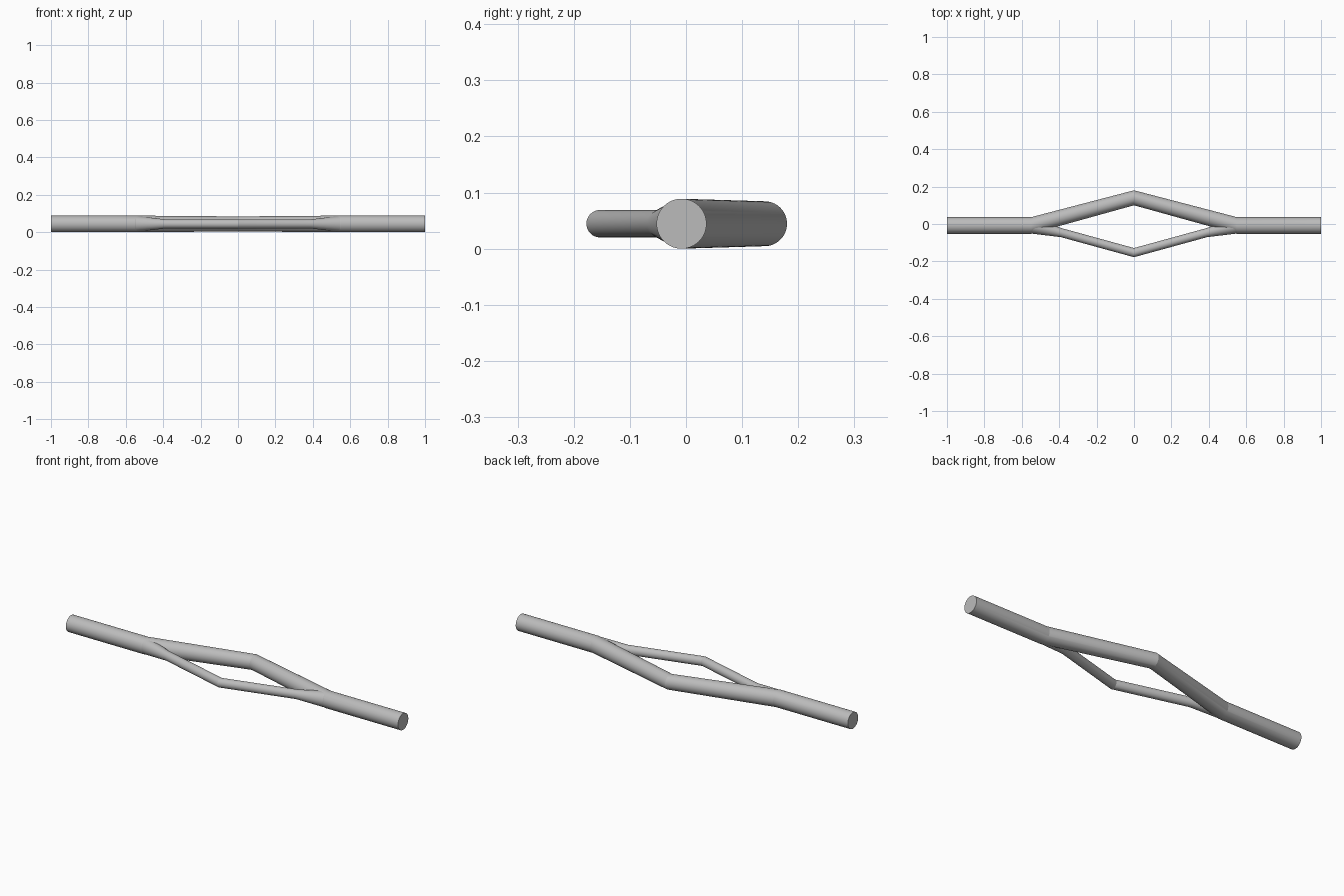
import bpy
import bmesh
from math import cos, sin, tau, radians

cube = bpy.data.objects.get("Cube")
if cube:
    bpy.data.objects.remove(cube)

SIDES = 64
AXIS_Z = 0.0445

metal = bpy.data.materials.new("light grey metal")
metal.use_nodes = True
grey = (0.5, 0.5, 0.5, 1)
metal.diffuse_color = grey
metal.node_tree.nodes["Principled BSDF"].inputs["Base Color"].default_value = grey


def tube(name, half_path):
    """Mitred round tube, mirrored about x = 0, from (x, y, radius) stations."""
    path = [(-x, y, r) for x, y, r in reversed(half_path[1:])] + half_path
    bm = bmesh.new()
    rings = []
    for x, y, r in path:
        rings.append([bm.verts.new((x, y + r * cos(tau * i / SIDES),
                                    AXIS_Z + r * sin(tau * i / SIDES)))
                      for i in range(SIDES)])
    for a, b in zip(rings, rings[1:]):
        for i in range(SIDES):
            j = (i + 1) % SIDES
            bm.faces.new((a[i], a[j], b[j], b[i]))
    bm.faces.new(rings[0])
    bm.faces.new(rings[-1])
    bmesh.ops.recalc_face_normals(bm, faces=bm.faces)
    mesh = bpy.data.meshes.new(name)
    bm.to_mesh(mesh)
    bm.free()
    mesh.materials.append(metal)
    obj = bpy.data.objects.new(name, mesh)
    bpy.context.collection.objects.link(obj)
    bpy.ops.object.select_all(action="DESELECT")
    obj.select_set(True)
    bpy.context.view_layer.objects.active = obj
    bpy.ops.object.shade_smooth_by_angle(angle=radians(12))
    return obj


# Thick tube: straight ends and the wide rear bend
tube("main_tube", [(0, 0.14, 0.04), (0.55, -0.008, 0.0445), (1, -0.008, 0.0445)])

# Thin front branch, flaring into the thick tube at both ends
tube("front_branch", [(0, -0.153, 0.0245), (0.39, -0.046, 0.0245),
                      (0.55, -0.008, 0.043)])
